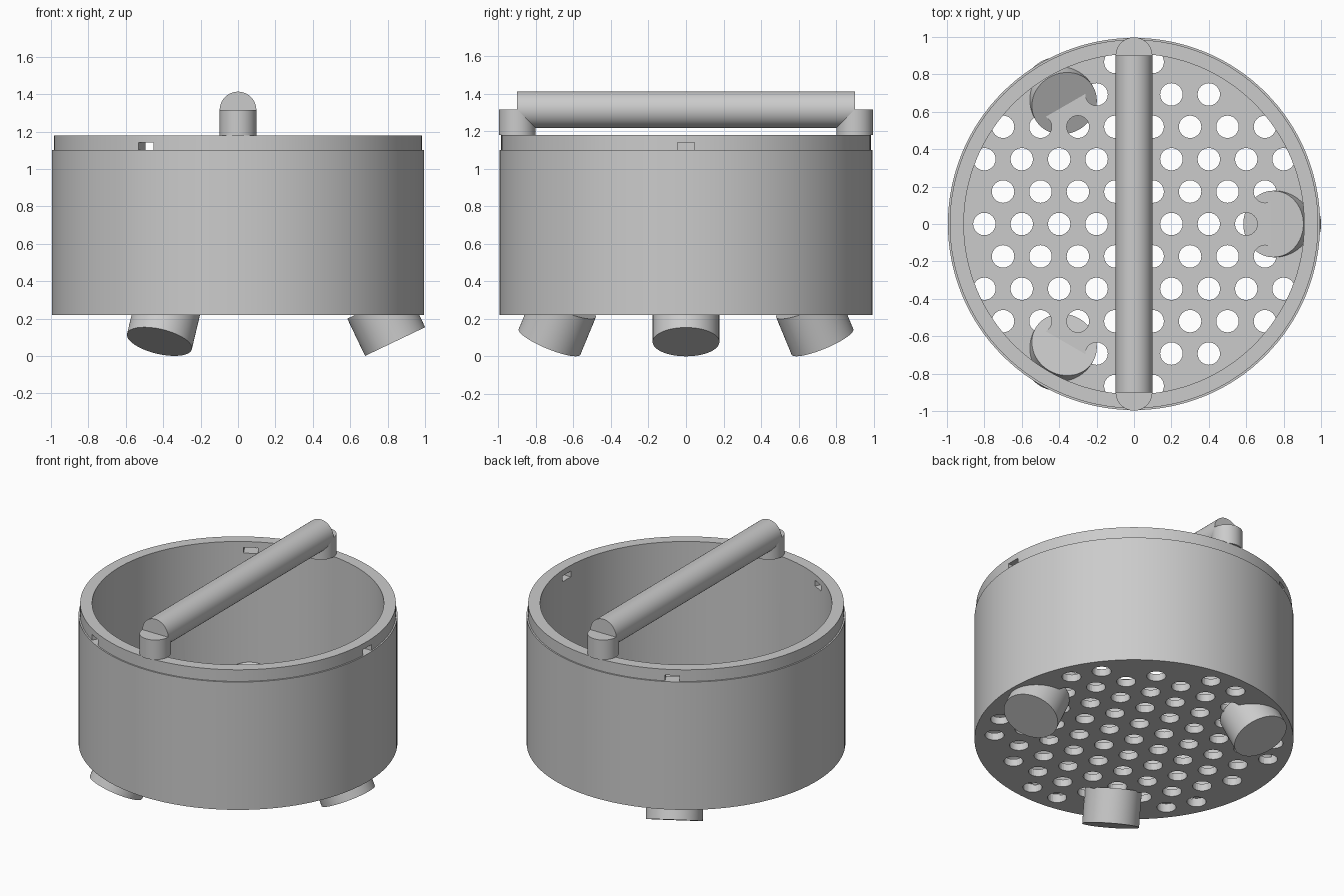
import bpy, bmesh, math
from mathutils import Matrix, Vector

cube = bpy.data.objects.get("Cube")
if cube:
    bpy.data.objects.remove(cube, do_unlink=True)

grey = bpy.data.materials.new("plain_grey")
grey.use_nodes = True
grey.diffuse_color = (0.6, 0.6, 0.6, 1)
grey.node_tree.nodes["Principled BSDF"].inputs["Base Color"].default_value = (0.6, 0.6, 0.6, 1)

RADIUS, INNER, RIM = 0.995, 0.91, 0.985
BASE, FLOOR, SEAM, TOP = 0.22, 0.27, 1.10, 1.18
FOOT_ANGLES = [math.radians(a) for a in (0, 120, 240)]


def finish(name, bm):
    mesh = bpy.data.meshes.new(name)
    bmesh.ops.recalc_face_normals(bm, faces=bm.faces)
    bm.to_mesh(mesh)
    bm.free()
    mesh.materials.append(grey)
    obj = bpy.data.objects.new(name, mesh)
    bpy.context.collection.objects.link(obj)
    return obj


def smooth(obj):
    bpy.ops.object.select_all(action="DESELECT")
    obj.select_set(True)
    bpy.context.view_layer.objects.active = obj
    bpy.ops.object.shade_smooth_by_angle(angle=math.radians(30))


def add_cylinder(bm, start, end, radius, sides):
    start, end = Vector(start), Vector(end)
    axis = end - start
    place = Matrix.Translation((start + end) / 2) @ axis.to_track_quat("Z", "Y").to_matrix().to_4x4()
    bmesh.ops.create_cone(bm, cap_ends=True, segments=sides, radius1=radius,
                          radius2=radius, depth=axis.length, matrix=place)


def cylinder(name, start, end, radius, sides=64):
    bm = bmesh.new()
    add_cylinder(bm, start, end, radius, sides)
    obj = finish(name, bm)
    smooth(obj)
    return obj


def cut(obj, cutter):
    mod = obj.modifiers.new("cut", "BOOLEAN")
    mod.operation, mod.solver, mod.object = "DIFFERENCE", "EXACT", cutter
    bpy.context.view_layer.objects.active = obj
    bpy.ops.object.modifier_apply(modifier=mod.name)
    bpy.data.objects.remove(cutter, do_unlink=True)
    smooth(obj)


# Basket: solid drum hollowed out above its floor
basket = cylinder("basket", (0, 0, BASE), (0, 0, SEAM), RADIUS, 128)
cut(basket, cylinder("basket_cutter", (0, 0, FLOOR), (0, 0, 2), INNER, 128))

# Drain holes on a triangular grid
bm = bmesh.new()
for row in range(-5, 6):
    for col in range(-5, 6):
        x, y = 0.2 * col + 0.1 * (row % 2), 0.1732 * row
        if math.hypot(x, y) < 0.9:
            add_cylinder(bm, (x, y, 0.1), (x, y, FLOOR + 0.01), 0.06, 24)
cut(basket, finish("hole_cutter", bm))

# Rim ring with three small slots
rim = cylinder("rim_ring", (0, 0, SEAM), (0, 0, TOP), RIM, 128)
cut(rim, cylinder("rim_cutter", (0, 0, 1), (0, 0, 2), INNER, 128))
bm = bmesh.new()
for a in FOOT_ANGLES:
    place = (Matrix.Rotation(a, 4, "Z") @ Matrix.Translation((0.95, 0, 1.115))
             @ Matrix.Diagonal((0.3, 0.09, 0.05, 1)))
    bmesh.ops.create_cube(bm, size=1, matrix=place)
cut(rim, finish("slot_cutter", bm))

# Splayed feet that poke through the floor
for i, a in enumerate(FOOT_ANGLES):
    turn = Matrix.Rotation(a, 3, "Z")
    cylinder(f"foot_{i + 1}", turn @ Vector((0.84, 0, 0.077)),
             turn @ Vector((0.745, 0, 0.276)), 0.178)

# Handle: two posts and a round bar
for name, side in (("front", -1), ("back", 1)):
    cylinder(f"handle_post_{name}", (0, side * 0.9, TOP), (0, side * 0.9, 1.315), 0.098)
cylinder("handle_bar", (0, -0.9, 1.315), (0, 0.9, 1.315), 0.098)
